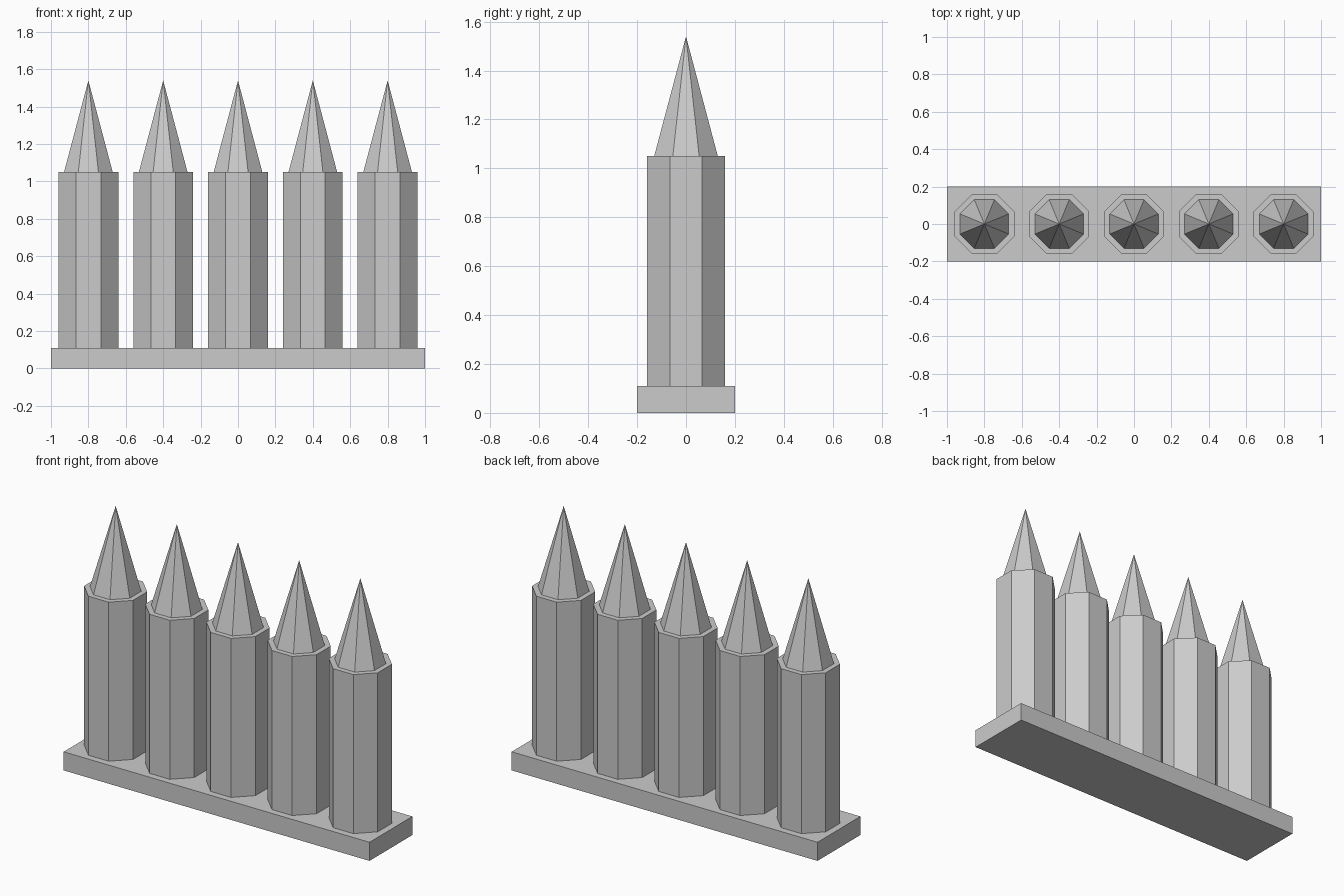
import bpy
import math

cube = bpy.data.objects.get("Cube")
if cube:
    bpy.data.objects.remove(cube, do_unlink=True)

grey = bpy.data.materials.new("plain_grey")
grey.use_nodes = True
colour = (0.6, 0.6, 0.6, 1)
grey.diffuse_color = colour
grey.node_tree.nodes["Principled BSDF"].inputs["Base Color"].default_value = colour

SIDES = 8
BASE_TOP, POST_TOP, TIP = 0.11, 1.05, 1.54


def finish(name):
    obj = bpy.context.object
    obj.name = name
    obj.data.materials.append(grey)
    return obj


def octagon(name, x, bottom, top, half_width, pointed=False):
    """Eight-sided post or spike with flat sides facing the axes."""
    radius = half_width / math.cos(math.pi / SIDES)
    bpy.ops.mesh.primitive_cone_add(
        vertices=SIDES, radius1=radius, radius2=0 if pointed else radius,
        depth=top - bottom, location=(x, 0, (bottom + top) / 2),
        rotation=(0, 0, math.pi / SIDES))
    return finish(name)


# Base slab
bpy.ops.mesh.primitive_cube_add(size=1, location=(0, 0, BASE_TOP / 2))
base = finish("base")
base.scale = (2, 0.4, BASE_TOP)

# Row of pointed posts
for i in range(5):
    x = (i - 2) * 0.4
    octagon(f"post_{i + 1}", x, BASE_TOP, POST_TOP, 0.16)
    octagon(f"spike_{i + 1}", x, POST_TOP, TIP, 0.13, pointed=True)
